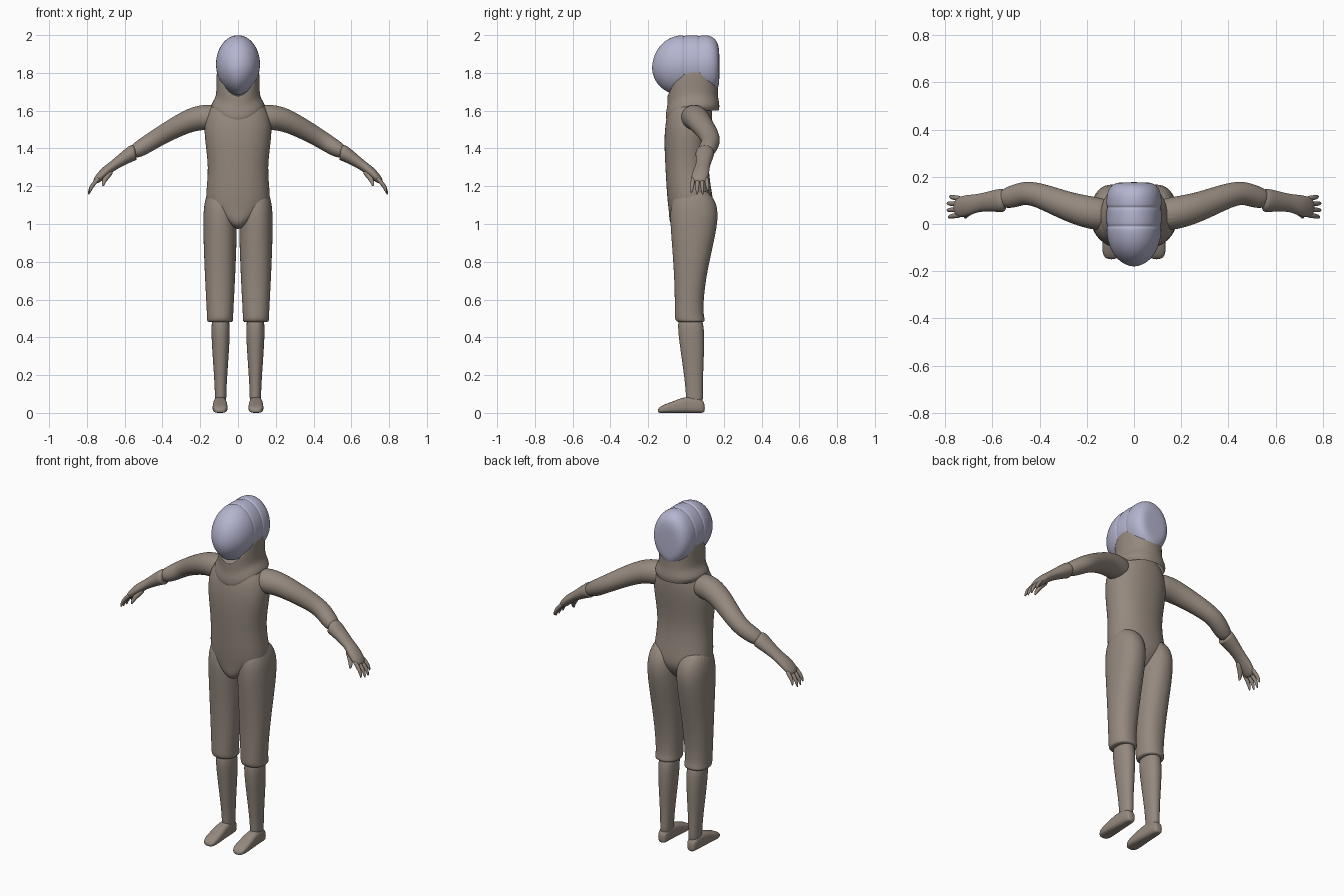
import bpy, bmesh, math
from mathutils import Vector

old_cube = bpy.data.objects.get("Cube")
if old_cube:
    bpy.data.objects.remove(old_cube, do_unlink=True)


def make_material(name, colour):
    material = bpy.data.materials.new(name)
    material.use_nodes = True
    material.diffuse_color = (*colour, 1)
    shader = material.node_tree.nodes["Principled BSDF"]
    shader.inputs["Base Color"].default_value = (*colour, 1)
    return material


cloth = make_material("warm grey cloth", (.3, .25, .21))
shell = make_material("pale blue shell", (.46, .46, .63))


def signed_power(value, exponent):
    return math.copysign(abs(value) ** exponent, value)


def oval(centre, across, along, squareness=2, sides=24):
    """Superellipse ring with two half-axis vectors."""
    ring = []
    for i in range(sides):
        angle = math.tau * i / sides
        u = signed_power(math.cos(angle), 2 / squareness)
        v = signed_power(math.sin(angle), 2 / squareness)
        ring.append(Vector(centre) + Vector(across) * u + Vector(along) * v)
    return ring


def loft(name, rings, material, mirrored=False, capped=True):
    """Skin a list of equal rings and smooth the result."""
    bm = bmesh.new()
    rows = [[bm.verts.new(point) for point in ring] for ring in rings]
    for lower, upper in zip(rows, rows[1:]):
        for i in range(len(lower)):
            bm.faces.new((lower[i - 1], lower[i], upper[i], upper[i - 1]))
    if capped:
        bm.faces.new(rows[0])
        bm.faces.new(rows[-1])
    bmesh.ops.recalc_face_normals(bm, faces=bm.faces)
    mesh = bpy.data.meshes.new(name)
    bm.to_mesh(mesh)
    bm.free()
    mesh.shade_smooth()
    mesh.materials.append(material)
    part = bpy.data.objects.new(name, mesh)
    bpy.context.collection.objects.link(part)
    if mirrored:
        part.modifiers.new("Mirror", "MIRROR").use_mirror_merge = False
    smoothing = part.modifiers.new("Smoothing", "SUBSURF")
    smoothing.levels = smoothing.render_levels = 2


def upright(name, rows, x=0):
    """Standing part; each row is height, half width, front and back."""
    rings = [oval((x, (front + back) / 2, z), (width, 0, 0), (0, (back - front) / 2, 0), 2.2)
             for z, width, front, back in rows]
    loft(name, rings, cloth, mirrored=x > 0)


def limb(name, path, flatten=0):
    """Mirrored tube along x, y, z, radius points, flattening towards its end."""
    rings = []
    last = len(path) - 1
    for i, (*centre, radius) in enumerate(path):
        before = Vector(path[max(i - 1, 0)][:3])
        after = Vector(path[min(i + 1, last)][:3])
        direction = (after - before).normalized()
        side = Vector((0, 1, 0))
        side = (side - direction * side.dot(direction)).normalized()
        thickness = radius * (1 - flatten * i / last)
        rings.append(oval(centre, side * radius, direction.cross(side) * thickness))
    loft(name, rings, cloth, mirrored=True)


# Torso, narrowing to a pointed hem between the legs
upright("torso", [
    (1.67, .08, -.06, .12), (1.62, .16, -.09, .14), (1.5, .19, -.12, .14),
    (1.3, .15, -.11, .11), (1.12, .18, -.1, .15), (1.07, .15, -.09, .14),
    (.97, .01, -.09, .07)])

# Trouser legs with rounded cuffs
upright("trouser_leg", [
    (1.2, .06, -.04, .1), (1.1, .09, -.09, .18), (.95, .09, -.08, .16),
    (.7, .08, -.06, .1), (.53, .07, -.06, .09), (.5, .07, -.06, .1),
    (.48, .07, -.05, .1), (.48, .04, -.02, .07)], x=.095)

# Lower legs
upright("lower_leg", [
    (.53, .05, -.05, .09), (.4, .05, -.04, .1), (.2, .035, -.01, .09),
    (.1, .03, 0, .09), (.03, .03, 0, .09)], x=.092)

# Shoes: upright sections from heel to toe, flat underneath
shoe = [(.1, .02, .05), (.08, .03, .08), (0, .035, .09), (-.07, .04, .06),
        (-.13, .04, .04), (-.15, .02, .02)]
loft("shoe", [oval((.095, y, top / 2), (width, 0, 0), (0, 0, top / 2), squareness=3)
              for y, width, top in shoe], cloth, mirrored=True)

# Arms, and gloves that overlap them
limb("arm", [(.08, .03, 1.56, .07), (.2, .05, 1.57, .07), (.3, .08, 1.53, .06),
             (.44, .14, 1.45, .05), (.5, .12, 1.41, .05), (.57, .1, 1.37, .04)], flatten=.1)
limb("glove", [(.54, .1, 1.38, .03), (.55, .1, 1.38, .05), (.57, .1, 1.37, .05),
               (.66, .09, 1.31, .035), (.7, .08, 1.28, .045), (.74, .07, 1.24, .045),
               (.76, .07, 1.22, .03)], flatten=.6)


def finger(name, base, reach, radius, steps=5):
    """Tapered digit that curls downwards."""
    path = []
    for i in range(steps + 1):
        t = i / steps
        curl = Vector((math.sin(t * math.pi / 2), t, t)) * Vector(reach).to_3d().length
        offset = [bend * part / Vector(reach).length for bend, part in zip(curl, reach)]
        path.append((*(Vector(base) + Vector(offset)), radius * (1 - .7 * t ** 3)))
    limb(name, path)


# Four fanned fingers and a thumb
lengths = {"index": .9, "middle": 1, "ring": 1, "little": .8}
for i, (name, length) in enumerate(lengths.items()):
    spread = i - 1.5
    finger(name + "_finger", (.735, .073 + .023 * spread, 1.245),
           (.055 * length, .007 * spread, -.09 * length), .011)
finger("thumb", (.67, .07, 1.28), (.045, -.045, -.08), .015)

# Cowl: each ring is height, half width and how far its front dips
cowl = [(1.79, .1, .13), (1.81, .11, .13), (1.8, .115, .13), (1.7, .115, .06),
        (1.67, .12, .05), (1.64, .14, .05), (1.62, .145, .06), (1.6, .13, .05)]
rings = []
for z, width, dip in cowl:
    middle = .035
    depth = .1 + .3 * width
    ring = oval((0, middle, z), (width, 0, 0), (0, depth, 0), 2.2)
    for point in ring:
        point.z -= dip * max(0, (middle - point.y) / depth) ** 2.5
    rings.append(ring)
loft("cowl", rings, cloth, capped=False)


def egg(y, size, sides=40):
    """Helmet section: round crown, pointed chin."""
    ring = []
    for i in range(sides):
        angle = math.tau * i / sides
        c, s = math.cos(angle), math.sin(angle)
        taper, height = (1, .155) if s > 0 else (1.25, .165)
        ring.append(Vector((.117 * size * signed_power(c, taper), y,
                            1.825 + size * (.02 + height * s))))
    return ring


# Helmet: domed face, two grooves over the crown, blunt back
steps = 7
turns = [(i + .3) / steps * math.pi / 2 for i in range(steps)]
helmet = [egg(-.02 - .16 * math.cos(a), math.sin(a)) for a in turns]
for y in (-.01, .07):
    for offset, size in ((-.006, 1), (-.005, .97), (.005, .97), (.006, 1)):
        helmet.append(egg(y + offset, size))
helmet += [egg(.1 + .078 * math.sin(a), math.cos(a) ** .4) for a in turns]
loft("helmet", helmet, shell)
